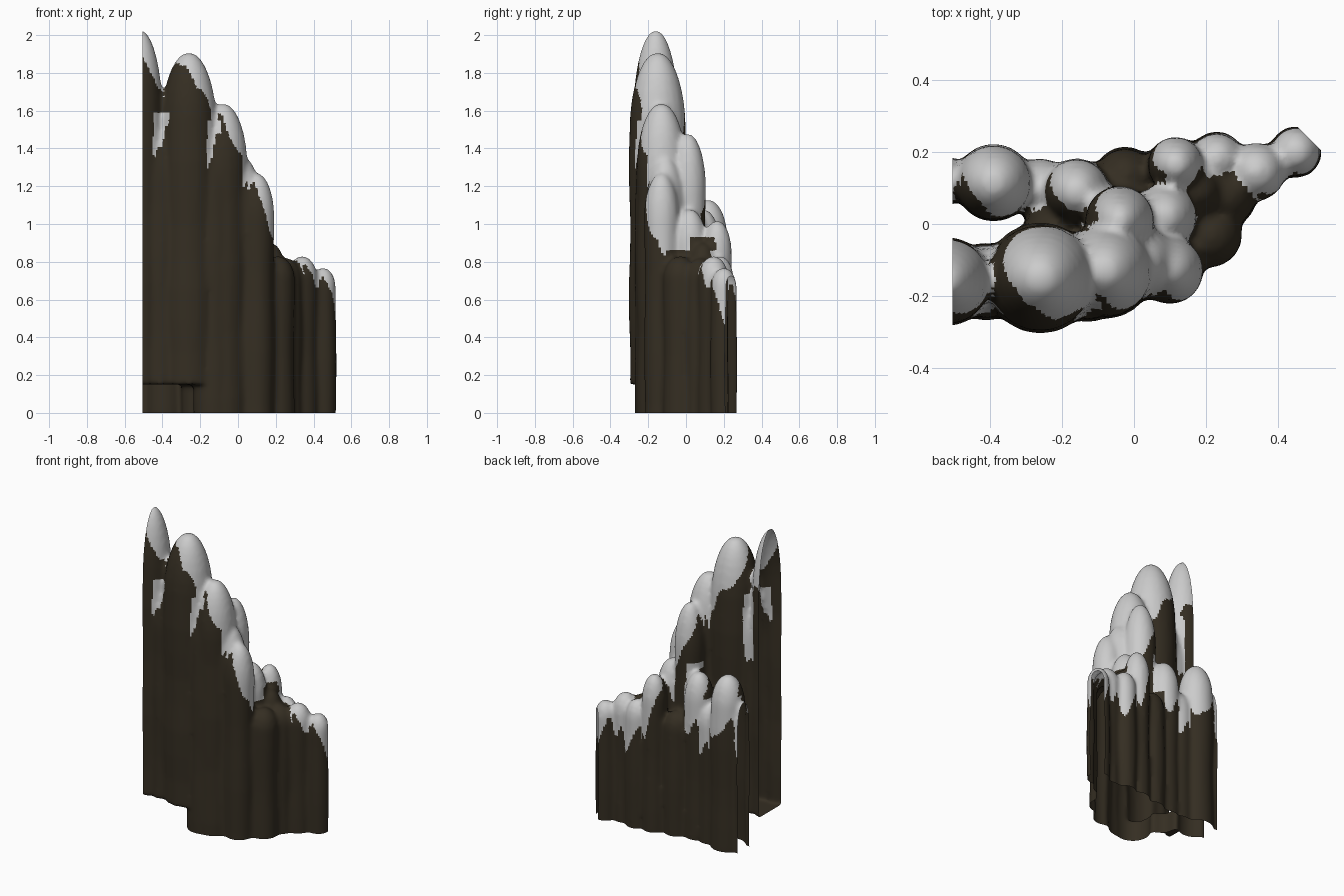
import bpy, bmesh, math, random
from mathutils import Vector, noise

if "Cube" in bpy.data.objects:
    bpy.data.objects.remove(bpy.data.objects["Cube"])

random.seed(4)

# Columns: x, y, radius, top height
SNOWY = [
    (-0.52, -0.16, 0.12, 2.03), (-0.41, -0.16, 0.105, 1.56),   # cut spire
    (-0.26, -0.15, 0.15, 1.91), (-0.08, -0.13, 0.13, 1.64),    # main peaks
    (-0.13, -0.165, 0.105, 1.52), (-0.04, 0.01, 0.095, 1.48),
    (0.02, -0.11, 0.10, 1.36), (0.10, -0.13, 0.09, 1.27),
    (0.085, 0.02, 0.09, 1.08),
    (-0.39, 0.115, 0.105, 1.13), (-0.52, 0.12, 0.065, 0.98),   # rear left
    (-0.26, 0.10, 0.08, 0.90), (-0.16, 0.09, 0.09, 1.08),
    (0.115, 0.165, 0.075, 1.02),
    (0.34, 0.145, 0.078, 0.83), (0.45, 0.20, 0.07, 0.77),      # low ridge
    (0.23, 0.18, 0.075, 0.83),
]
BARE = [
    (-0.025, 0.13, 0.083, 0.80), (-0.22, 0.0, 0.08, 0.95),
    (0.175, 0.09, 0.07, 0.90), (0.21, -0.03, 0.088, 0.83),
    (0.25, 0.08, 0.09, 0.82),
]


def add_column(bm, x, y, r, top):
    """Closed round column with slightly wavy sides and a long rounded cap."""
    sides, phase = 20, random.uniform(0, 6)
    dome = 0.10 + 0.27 * (top - 0.75)              # taller columns are more pointed
    bottom = 0.15 if x < -0.2 and y < -0.1 else -0.1   # front left overhangs
    prof = []
    for i in range(9):
        z = bottom + (top - dome - bottom) * i / 8
        prof.append((r * (1 + 0.035 * math.sin(z * 9 + phase)), z))
    last = prof[-1][0]
    for i in range(1, 9):
        a = math.pi / 2 * i / 9
        prof.append((last * math.cos(a), top - dome + dome * math.sin(a)))
    rings = [[bm.verts.new((x + q * math.cos(2 * math.pi * k / sides),
                            y + q * math.sin(2 * math.pi * k / sides), z))
              for k in range(sides)] for q, z in prof]
    for lo, hi in zip(rings, rings[1:]):
        for k in range(sides):
            j = (k + 1) % sides
            bm.faces.new((lo[k], lo[j], hi[j], hi[k]))
    bm.faces.new(rings[0][::-1])
    bm.faces.new(rings[-1])


# Raw columns
bm = bmesh.new()
for col in SNOWY + BARE:
    add_column(bm, *col)
mesh = bpy.data.meshes.new("raw_columns")
bm.to_mesh(mesh)
bm.free()
raw = bpy.data.objects.new("raw_columns", mesh)
bpy.context.collection.objects.link(raw)

# Fuse the columns and soften the creases
remesh = raw.modifiers.new("fuse", 'REMESH')
remesh.mode = 'VOXEL'
remesh.voxel_size = 0.014
smooth = raw.modifiers.new("soften", 'SMOOTH')
smooth.factor = 0.5
smooth.iterations = 6
deps = bpy.context.evaluated_depsgraph_get()
rock_mesh = bpy.data.meshes.new_from_object(raw.evaluated_get(deps))
bpy.data.objects.remove(raw)
rock_mesh.name = "rock_columns"
rock = bpy.data.objects.new("rock_columns", rock_mesh)
bpy.context.collection.objects.link(rock)

# Open cuts: base, left end and slanted right end
bm = bmesh.new()
bm.from_mesh(rock_mesh)
for co, no in (((0, 0, 0), (0, 0, -1)),
               ((-0.505, 0, 0), (-1, 0, 0)),
               ((0.475, 0.25, 0), (0.7, 0.7, 0))):
    bmesh.ops.bisect_plane(bm, geom=bm.verts[:] + bm.edges[:] + bm.faces[:],
                           plane_co=co, plane_no=no, clear_outer=True)

# Rock and snow colours
rock_mesh.materials.clear()
for name, rgba in (("rock", (0.035, 0.027, 0.016, 1)), ("snow", (0.75, 0.75, 0.75, 1))):
    mat = bpy.data.materials.new(name)
    mat.diffuse_color = rgba
    mat.use_nodes = True
    mat.node_tree.nodes["Principled BSDF"].inputs["Base Color"].default_value = mat.diffuse_color
    rock_mesh.materials.append(mat)

# Snow lies on the tops and runs further down the right and rear sides
bm.normal_update()
for f in bm.faces:
    c, n = f.calc_center_median(), f.normal
    near = [k for k in SNOWY + BARE if c.z < k[3] + 0.03] or SNOWY[:1]
    k = min(near, key=lambda k: math.hypot(c.x - k[0], c.y - k[1]) - k[2])
    wobble = 0.09 * noise.noise(Vector((c.x * 14, c.y * 14, c.z * 3)))
    drop = min(0.22, 0.1 + 0.35 * (k[3] - 0.75)) + 0.25 * (0.7 * n.x + 0.5 * n.y) + wobble
    f.material_index = int(k in SNOWY and (c.z > k[3] - drop or n.z > 0.6))
    f.smooth = True
bm.to_mesh(rock_mesh)
bm.free()
